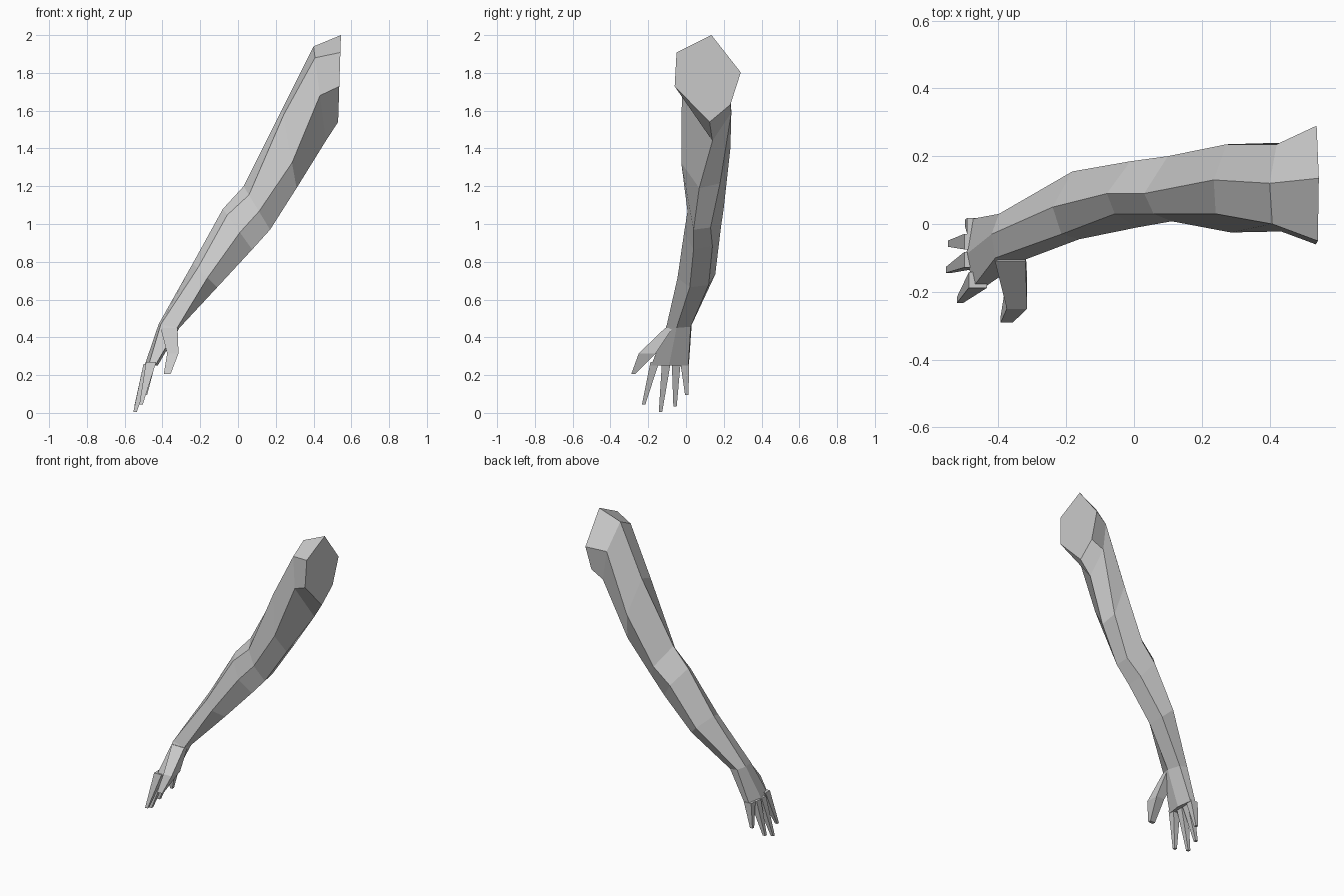
import bpy, bmesh
from mathutils import Vector

if "Cube" in bpy.data.objects:
    bpy.data.objects.remove(bpy.data.objects["Cube"])


def loft(name, rings):
    """Skin a list of equal-length point rings and cap both ends."""
    bm = bmesh.new()
    loops = [[bm.verts.new(p) for p in ring] for ring in rings]
    n = len(loops[0])
    for a, b in zip(loops, loops[1:]):
        for i in range(n):
            j = (i + 1) % n
            bm.faces.new((a[i], a[j], b[j], b[i]))
    bm.faces.new(loops[0])
    bm.faces.new(loops[-1])
    bmesh.ops.recalc_face_normals(bm, faces=bm.faces)
    mesh = bpy.data.meshes.new(name)
    bm.to_mesh(mesh)
    bm.free()
    obj = bpy.data.objects.new(name, mesh)
    bpy.context.collection.objects.link(obj)
    return obj


def section(upper, lower, points):
    """Ring between an upper and a lower (x, z) edge; points are (y, height fraction)."""
    (ux, uz), (lx, lz) = upper, lower
    return [(lx + (ux - lx) * t, y, lz + (uz - lz) * t) for y, t in points]


def digit(name, stations):
    """Four-sided tapering finger; stations are (centre, x half, y half)."""
    rings = []
    for c, hx, hy in stations:
        rings.append([Vector(c) + Vector(d) for d in
                      ((-hx, -hy, 0), (hx, -hy, 0), (hx, hy, 0), (-hx, hy, 0))])
    return loft(name, rings)


# Arm and palm: shoulder, upper arm, elbow, forearm, wrist, knuckles
loft("arm", [
    section((.545, 2.0), (.53, 1.54),
            ((.135, 1), (-.05, .8), (-.06, .41), (.125, 0), (.235, .2), (.29, .57))),
    section((.40, 1.94), (.465, 1.44),
            ((.12, 1), (0, .88), (-.022, .48), (.14, 0), (.24, .3), (.235, .68))),
    section((.235, 1.61), (.31, 1.19),
            ((.13, 1), (.03, .92), (-.025, .32), (.07, 0), (.18, .06), (.235, .5))),
    section((.03, 1.20), (.17, .97),
            ((.09, 1), (.03, .8), (.008, .42), (.04, 0), (.13, .05), (.2, .5))),
    section((-.08, 1.08), (.075, .865),
            ((.09, 1), (.03, .85), (-.01, .42), (.04, 0), (.14, .08), (.185, .55))),
    section((-.24, .79), (-.11, .665),
            ((.05, 1), (-.03, .8), (-.045, .4), (.02, 0), (.12, .1), (.155, .55))),
    section((-.42, .47), (-.31, .45),
            ((-.03, 1), (-.1, .9), (-.105, .1), (-.05, 0), (.025, .3), (.03, .8))),
    section((-.495, .25), (-.425, .25),
            ((-.09, 1), (-.185, .7), (-.185, .2), (-.09, 0), (.012, .2), (.015, .75))),
])

# Fingers: base centre and tip centre
fingers = {
    "little_finger": ((-.465, -.006, .26), (-.49, .004, .095)),
    "ring_finger": ((-.473, -.052, .26), (-.54, -.058, .035)),
    "middle_finger": ((-.473, -.105, .26), (-.545, -.135, .005)),
    "index_finger": ((-.46, -.165, .27), (-.513, -.224, .045)),
}
for name, (base, tip) in fingers.items():
    digit(name, ((base, .027, .023), (tip, .009, .009)))

# Thumb
digit("thumb", (((-.365, -.09, .45), .045, .02),
                ((-.345, -.205, .315), .03, .045),
                ((-.375, -.28, .205), .018, .01)))
